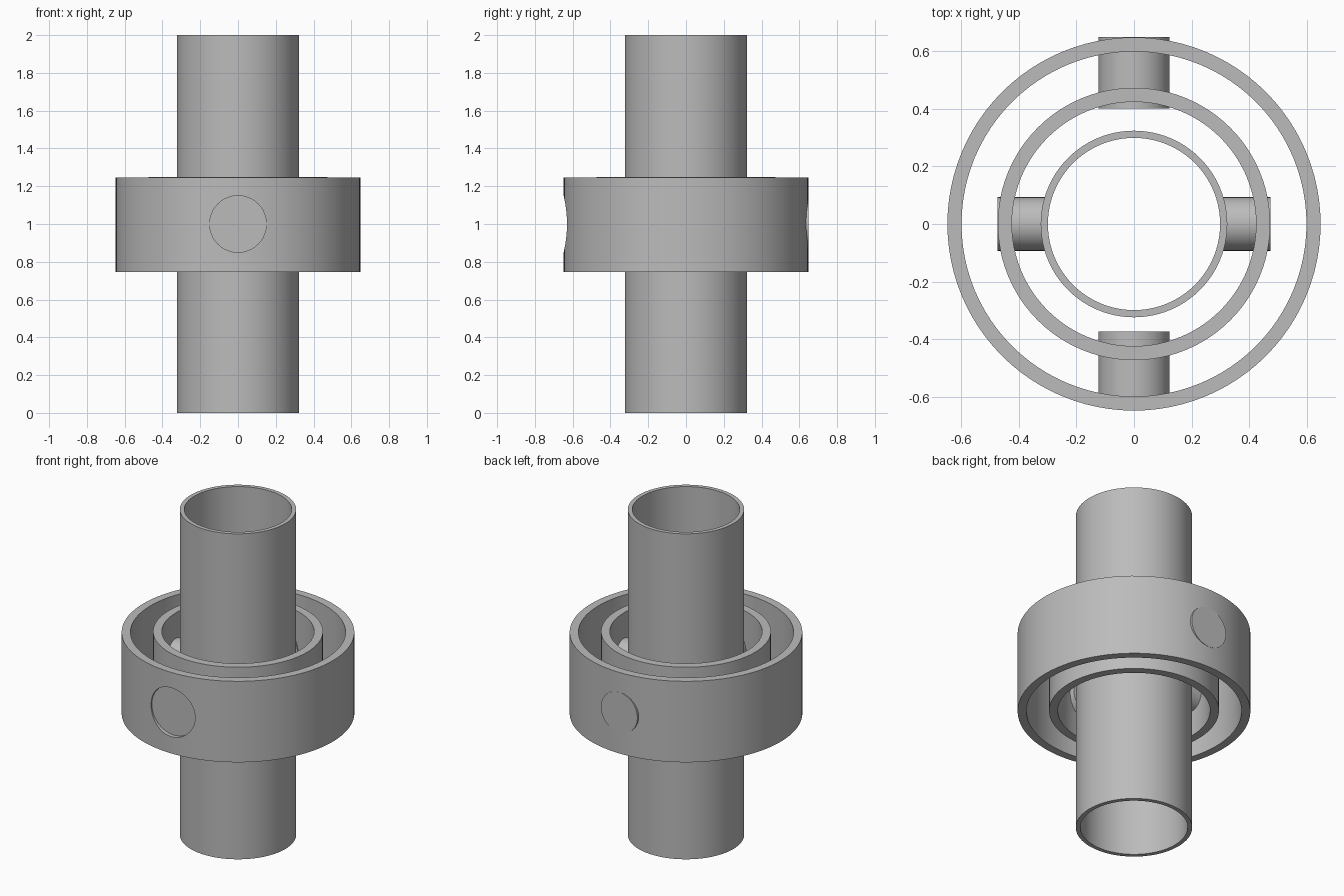
import bpy
import bmesh
import math
from mathutils import Matrix

if "Cube" in bpy.data.objects:
    bpy.data.objects.remove(bpy.data.objects["Cube"], do_unlink=True)

SEGMENTS = 96

steel = bpy.data.materials.new("plain grey")
steel.use_nodes = True
GREY = (0.5, 0.5, 0.5, 1.0)
steel.diffuse_color = GREY
steel.node_tree.nodes["Principled BSDF"].inputs["Base Color"].default_value = GREY


def make_object(name, bm):
    bmesh.ops.recalc_face_normals(bm, faces=bm.faces)
    mesh = bpy.data.meshes.new(name)
    bm.to_mesh(mesh)
    bm.free()
    mesh.materials.append(steel)
    obj = bpy.data.objects.new(name, mesh)
    bpy.context.collection.objects.link(obj)
    return obj


def smooth(obj):
    bpy.ops.object.select_all(action="DESELECT")
    obj.select_set(True)
    bpy.context.view_layer.objects.active = obj
    bpy.ops.object.shade_smooth_by_angle(angle=math.radians(30))


def ring(name, outer, inner, bottom, top):
    """Hollow cylinder: a rectangular section spun about z."""
    bm = bmesh.new()
    section = [(inner, bottom), (outer, bottom), (outer, top), (inner, top)]
    verts = [bm.verts.new((r, 0, z)) for r, z in section]
    edges = [bm.edges.new((verts[i], verts[(i + 1) % 4])) for i in range(4)]
    bmesh.ops.spin(bm, geom=verts + edges, cent=(0, 0, 0), axis=(0, 0, 1),
                   angle=math.tau, steps=SEGMENTS, use_duplicate=False)
    bmesh.ops.remove_doubles(bm, verts=bm.verts, dist=0.0001)
    return make_object(name, bm)


def pin(name, axis, radius, start, end):
    """Solid cylinder lying along the x or y axis at mid height."""
    turn = Matrix.Rotation(math.pi / 2, 4, "Y" if axis == "X" else "X")
    middle = (start + end) / 2
    place = (middle, 0, 1) if axis == "X" else (0, middle, 1)
    bm = bmesh.new()
    bmesh.ops.create_cone(bm, cap_ends=True, segments=64, radius1=radius,
                          radius2=radius, depth=abs(end - start),
                          matrix=Matrix.Translation(place) @ turn)
    return make_object(name, bm)


# Concentric tube and rings
smooth(ring("centre_tube", 0.324, 0.299, 0, 2))
smooth(ring("middle_ring", 0.473, 0.424, 0.75, 1.25))
outer_ring = ring("outer_ring", 0.648, 0.599, 0.747, 1.245)

# Flat-bottomed round recess in the front of the outer ring
cutter = pin("recess_cutter", "Y", 0.15, -0.8, -0.622)
cutter.hide_render = True
cut = outer_ring.modifiers.new("recess", "BOOLEAN")
cut.operation = "DIFFERENCE"
cut.solver = "EXACT"
cut.object = cutter
bpy.context.view_layer.objects.active = outer_ring
bpy.ops.object.modifier_apply(modifier=cut.name)
bpy.data.objects.remove(cutter, do_unlink=True)
smooth(outer_ring)

# Pivot pins: front and back join the rings, left and right join the tube
smooth(pin("front_pin", "Y", 0.124, -0.62, -0.373))
smooth(pin("back_pin", "Y", 0.124, 0.401, 0.649))
for side, sign in (("left", 1), ("right", -1)):
    smooth(pin(side + "_pin", "X", 0.093, sign * 0.305, sign * 0.474))
